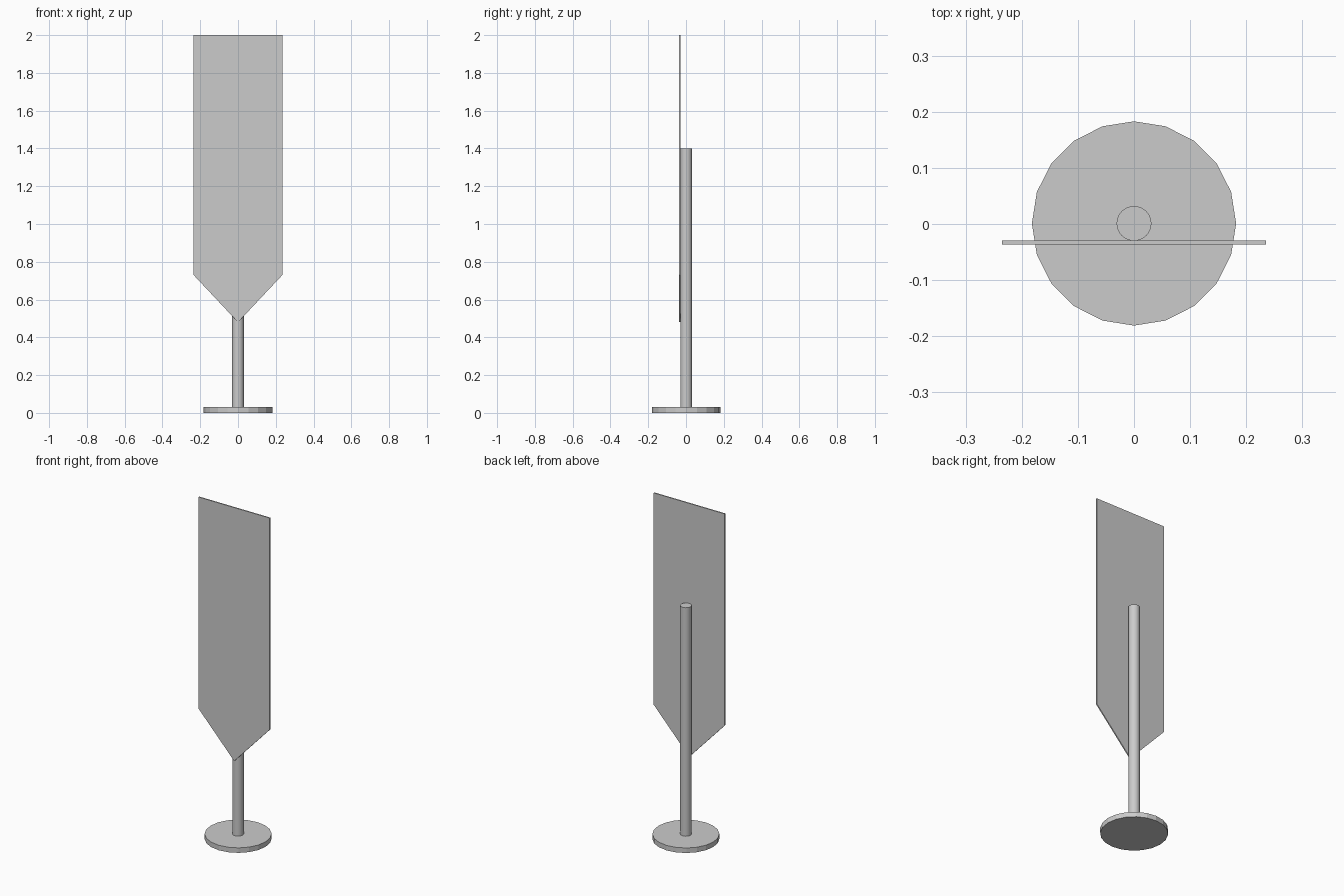
import bpy, bmesh
from math import radians

if "Cube" in bpy.data.objects:
    bpy.data.objects.remove(bpy.data.objects["Cube"])


def cylinder(name, radius, z0, z1, sides, smooth=False):
    bpy.ops.mesh.primitive_cylinder_add(vertices=sides, radius=radius, depth=z1 - z0,
                                        location=(0, 0.001, (z0 + z1) / 2))
    ob = bpy.context.object
    ob.name = name
    if smooth:
        bpy.ops.object.shade_smooth_by_angle(angle=radians(30))
    return ob


def extruded_panel(name, outline, y_front, thickness):
    # Upright plate from an x-z outline, extruded towards the back
    bm = bmesh.new()
    face = bm.faces.new([bm.verts.new((x, y_front, z)) for x, z in outline])
    ext = bmesh.ops.extrude_face_region(bm, geom=[face], use_keep_orig=True)
    moved = [v for v in ext["geom"] if isinstance(v, bmesh.types.BMVert)]
    bmesh.ops.translate(bm, verts=moved, vec=(0, thickness, 0))
    bmesh.ops.recalc_face_normals(bm, faces=bm.faces)
    mesh = bpy.data.meshes.new(name)
    bm.to_mesh(mesh)
    bm.free()
    ob = bpy.data.objects.new(name, mesh)
    bpy.context.collection.objects.link(ob)
    return ob


# Round foot and pole
cylinder("base", 0.182, 0.0, 0.03, 20)
cylinder("pole", 0.031, 0.03, 1.4, 32, smooth=True)

# Pointed sign board fixed to the front of the pole
half = [(0.235, 0.73), (0.235, 2.0)]
outline = [(0, 0.48)] + half + [(-x, z) for x, z in reversed(half)]
extruded_panel("sign_panel", outline, -0.0365, 0.007)
